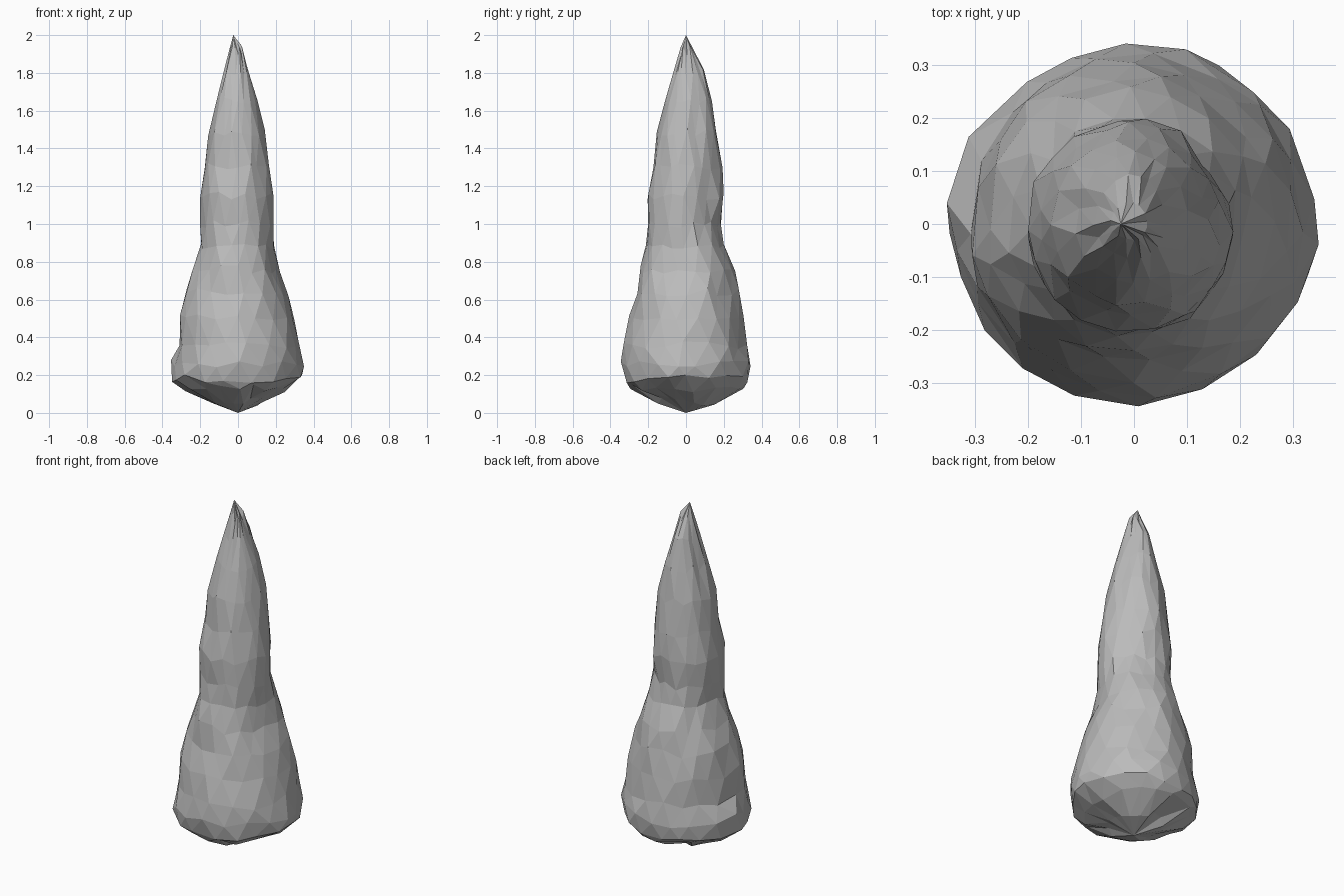
import bpy, bmesh, math, random

if "Cube" in bpy.data.objects:
    bpy.data.objects.remove(bpy.data.objects["Cube"])

random.seed(7)
SIDES = 18

# Ring heights with their x and y extents: z, x min, x max, y min, y max
RINGS = [
    (0.06, -0.15, 0.13, -0.15, 0.15),
    (0.13, -0.29, 0.25, -0.30, 0.30),
    (0.18, -0.35, 0.34, -0.33, 0.335),
    (0.26, -0.35, 0.35, -0.34, 0.34),
    (0.36, -0.315, 0.33, -0.335, 0.325),
    (0.50, -0.31, 0.305, -0.295, 0.30),
    (0.64, -0.28, 0.27, -0.265, 0.28),
    (0.76, -0.24, 0.235, -0.245, 0.255),
    (0.88, -0.205, 0.205, -0.215, 0.21),
    (1.00, -0.20, 0.19, -0.205, 0.195),
    (1.15, -0.205, 0.19, -0.205, 0.20),
    (1.30, -0.18, 0.17, -0.175, 0.19),
    (1.48, -0.16, 0.14, -0.155, 0.165),
    (1.65, -0.11, 0.105, -0.115, 0.135),
    (1.80, -0.075, 0.06, -0.065, 0.095),
    (1.92, -0.045, 0.025, -0.03, 0.04),
]

# Chipped hollows: angle in degrees, height, angular reach, height reach, depth
CHIPS = [(-20, 0.80, 28, 0.10, 0.13), (62, 0.98, 24, 0.09, 0.13),
         (35, 1.15, 16, 0.16, 0.14), (165, 0.90, 22, 0.07, 0.10),
         (-150, 0.30, 20, 0.05, 0.05)]


def chip_scale(angle, z):
    scale = 1.0
    for a, h, da, dz, depth in CHIPS:
        turn = (math.degrees(angle) - a + 180) % 360 - 180
        scale -= depth * math.exp(-(turn / da) ** 2 - ((z - h) / dz) ** 2)
    return scale


# Spire: rough rings joined by triangles, closed with a point at each end
bm = bmesh.new()
loops = []
for i, (z, x0, x1, y0, y1) in enumerate(RINGS):
    loop = []
    for k in range(SIDES):
        a = 2 * math.pi * (k + 0.5 * (i % 2) + random.uniform(-0.2, 0.2)) / SIDES
        c, s = math.cos(a), math.sin(a)
        r = random.uniform(0.965, 1.02) * chip_scale(a, z)
        h = z + random.uniform(-0.022, 0.022)
        loop.append(bm.verts.new(((x1 if c > 0 else -x0) * c * r,
                                  (y1 if s > 0 else -y0) * s * r, h)))
    loops.append(loop)
foot = bm.verts.new((0, 0, 0))
tip = bm.verts.new((-0.025, 0, 2))
for k in range(SIDES):
    n = (k + 1) % SIDES
    bm.faces.new((foot, loops[0][n], loops[0][k]))
    bm.faces.new((tip, loops[-1][k], loops[-1][n]))
    for i in range(len(loops) - 1):
        lo, hi = loops[i], loops[i + 1]
        if i % 2 == 0:
            bm.faces.new((lo[k], lo[n], hi[k]))
            bm.faces.new((lo[n], hi[n], hi[k]))
        else:
            bm.faces.new((lo[k], hi[n], hi[k]))
            bm.faces.new((lo[k], lo[n], hi[n]))
# Merge slivers near the tip so the facets stay coarse
bmesh.ops.remove_doubles(bm, verts=[v for v in bm.verts if v.co.z > 1.7], dist=0.016)
bmesh.ops.recalc_face_normals(bm, faces=bm.faces)

mesh = bpy.data.meshes.new("rock_spire")
bm.to_mesh(mesh)
bm.free()
stone = bpy.data.materials.new("grey stone")
stone.diffuse_color = (0.5, 0.5, 0.5, 1)
stone.use_nodes = True
stone.node_tree.nodes["Principled BSDF"].inputs["Base Color"].default_value = stone.diffuse_color
mesh.materials.append(stone)
spire = bpy.data.objects.new("rock_spire", mesh)
bpy.context.collection.objects.link(spire)
